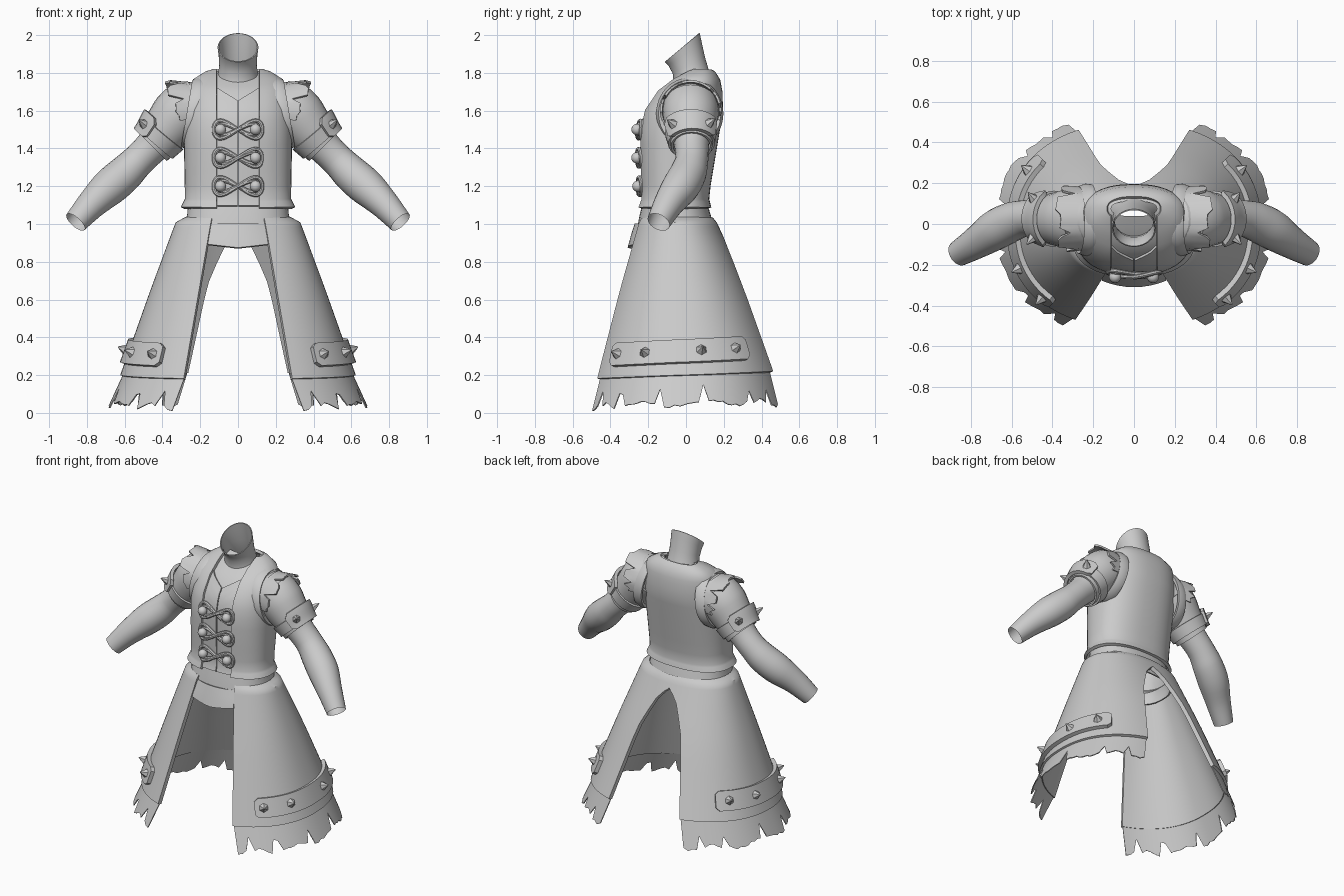
import bpy, bmesh, math, random
from mathutils import Vector, Matrix

if "Cube" in bpy.data.objects:
    bpy.data.objects.remove(bpy.data.objects["Cube"])
random.seed(4)
pi = math.pi


def finish(bm, name, mirror=False, thick=0):
    bmesh.ops.recalc_face_normals(bm, faces=bm.faces)
    me = bpy.data.meshes.new(name)
    bm.to_mesh(me)
    ob = bpy.data.objects.new(name, me)
    bpy.context.collection.objects.link(ob)
    if mirror:
        ob.modifiers.new("mirror", 'MIRROR')
    if thick:
        m = ob.modifiers.new("thickness", 'SOLIDIFY')
        m.thickness, m.offset = thick, 0
    return ob


def grid(name, rows, closed=False, **kw):
    bm = bmesh.new()
    vs = [[bm.verts.new(p) for p in r] for r in rows]
    n = len(rows[0])
    for a, b in zip(vs, vs[1:]):
        for i in range(n if closed else n - 1):
            j = (i + 1) % n
            bm.faces.new((a[i], a[j], b[j], b[i]))
    return finish(bm, name, **kw)


def lerp_rows(rows, z):
    # rows are sorted by their first value, descending
    for a, b in zip(rows, rows[1:]):
        if z >= b[0] or b is rows[-1]:
            t = (z - a[0]) / (b[0] - a[0])
            return [p + (q - p) * t for p, q in zip(a, b)][1:]


def power(v, e):
    return math.copysign(abs(v) ** e, v)


def point(rows, n, phi, z, off=0):
    # superellipse section; phi = 0 faces front, pi/2 faces +x
    rx, yf, yb = lerp_rows(rows, z)
    return Vector(((rx + off) * power(math.sin(phi), 2 / n),
                   (yf + yb) / 2 - ((yb - yf) / 2 + off) * power(math.cos(phi), 2 / n), z))


def edge_phi(rows, n, x, z):
    return math.asin(min(1, (x / lerp_rows(rows, z)[0]) ** (n / 2)))


def span(a, b, n):
    return [a + (b - a) * i / (n - 1) for i in range(n)]


def studs(name, places, r=.034):
    bm = bmesh.new()
    for p, d in places:
        m = Matrix.Translation(p + d * .02) @ d.to_track_quat('Z', 'Y').to_matrix().to_4x4()
        bmesh.ops.create_cone(bm, segments=6, radius1=r, radius2=.003, depth=.05, cap_ends=True, matrix=m)
    return finish(bm, name, mirror=True)


def rope(name, pts, r, cyclic=False):
    cu = bpy.data.curves.new(name, 'CURVE')
    cu.dimensions, cu.bevel_depth, cu.bevel_resolution = '3D', r, 2
    s = cu.splines.new('POLY')
    s.points.add(len(pts) - 1)
    for q, p in zip(s.points, pts):
        q.co = (*p, 1)
    s.use_cyclic_u = cyclic
    ob = bpy.data.objects.new(name, cu)
    bpy.context.collection.objects.link(ob)


# Torso and vest: z, half width, front y, back y
BODY = [(1.81, .13, .02, .13), (1.80, .165, 0, .147), (1.76, .23, -.07, .172), (1.7, .258, -.15, .183),
        (1.6, .272, -.218, .186), (1.5, .278, -.24, .17), (1.35, .275, -.24, .145),
        (1.2, .272, -.235, .12), (1.13, .272, -.235, .113), (1.085, .295, -.25, .125)]
NB = 2.4
levels = [1.81, 1.80, 1.78, 1.76, 1.73, 1.7, 1.65, 1.6, 1.55, 1.5, 1.42, 1.35, 1.28, 1.2, 1.13, 1.115, 1.085]
ring = [2 * pi * i / 48 for i in range(48)]
grid("torso", [[point(BODY, NB, a, z, -.018) for a in ring] for z in levels[:-1]], closed=True)
grid("vest", [[point(BODY, NB, a, z) for a in span(edge_phi(BODY, NB, .112, z), pi, 22)] for z in levels],
     mirror=True, thick=.02)
panel = []
for t in span(0, 1, 16):
    row = []
    for x in span(.003, .113, 5):
        z = 1.095 + (1.65 + .6 * x - 1.095) * t
        row.append(point(BODY, NB, edge_phi(BODY, NB, x, z), z, -.008))
    panel.append(row)
grid("front_panel", panel, mirror=True, thick=.012)

# Neck with slanted open top: z, centre y, radius, slope
NECK = [(1.70, .035, .125, .4), (1.77, .03, .1, .4), (1.84, .015, .092, .5), (1.90, -.005, .095, .7), (1.935, -.02, .1, .83)]
grid("neck", [[(r * 1.05 * math.sin(a), y - r * .9 * math.cos(a), z - k * r * .9 * math.cos(a)) for a in ring]
              for z, y, r, k in NECK], closed=True, thick=.006)

# Waist band
WAIST = [(1.13, .258, -.22, .1), (1.05, .264, -.24, .125), (.97, .285, -.255, .145), (.93, .285, -.255, .145)]
grid("waist", [[point(WAIST, NB, a, z) for a in ring] for z in (1.13, 1.05, 1.0, .97, .93)], closed=True, thick=.01)

# Knotted closures with buttons
bm = bmesh.new()
for z0 in (1.5, 1.35, 1.2):
    for k, (ax, az) in enumerate(((.128, .04), (.105, .024))):
        pts = []
        for t in ring:
            x, z = ax * math.cos(t), z0 + az * math.sin(2 * t) * (1 + .25 * abs(math.cos(t)))
            pts.append(point(BODY, NB, edge_phi(BODY, NB, abs(x), z), z, .012 + .008 * math.sin(t)))
            pts[-1].x = x
        rope("closure_loop", pts, .011, True)
    p = point(BODY, NB, edge_phi(BODY, NB, .085, z0), z0, .025)
    bmesh.ops.create_uvsphere(bm, u_segments=14, v_segments=8, radius=.03, matrix=Matrix.Translation(p))
finish(bm, "buttons", mirror=True)

# Arms: x, y, z, radius
ARM = [(.2, .025, 1.66, .12), (.3, .025, 1.59, .13), (.38, .025, 1.5, .112), (.45, .03, 1.415, .092),
       (.53, .03, 1.335, .088), (.60, .01, 1.265, .097), (.68, -.03, 1.195, .098), (.77, -.09, 1.11, .08), (.86, -.145, 1.01, .063)]


def arm_frame(s):
    # Catmull-Rom position along the arm, with outward and sideways axes
    i = min(int(s), len(ARM) - 2)
    t = s - i
    P = [ARM[max(0, min(len(ARM) - 1, i + k))] for k in (-1, 0, 1, 2)]
    c = [.5 * (2 * b + (d - a) * t + (2 * a - 5 * b + 4 * d - e) * t * t + (3 * b - a - 3 * d + e) * t ** 3)
         for a, b, d, e in zip(*P)]
    d = (Vector(ARM[i + 1][:3]) - Vector(ARM[i][:3])).lerp(Vector(P[3][:3]) - Vector(P[1][:3]), t * .5).normalized()
    v = (Vector((0, 1, 0)) - d * d.y).normalized()
    return Vector(c[:3]), c[3], d.cross(v), v


def arm_point(s, a, off=0):
    c, r, u, v = arm_frame(s)
    return c + (u * math.cos(a) + v * math.sin(a)) * (r + off)


ring24 = ring[::2]
grid("arm", [[arm_point(s, a) for a in ring24] for s in span(0, 8, 30)], closed=True, mirror=True)
grid("sleeve", [[arm_point(s, a, .012) for a in ring24] for s in span(.6, 3.05, 10)], closed=True, mirror=True, thick=.012)
grid("arm_band", [[arm_point(s, a, .022) for a in ring24] for s in (2.2, 2.5, 2.85)], closed=True, mirror=True, thick=.016)
plate = []
for t in span(-1, 1, 7):
    w = 1.2 if abs(t) < .9 else 1.0
    plate.append([arm_point(2.45 + .52 * t, a * w, .034) for a in span(-.95, .95, 11)])
grid("arm_plate", plate, mirror=True, thick=.022)
places = []
for a in (-.72, .72):
    c, r, u, v = arm_frame(2.45)
    places.append((arm_point(2.45, a, .045), u * math.cos(a) + v * math.sin(a)))
studs("arm_studs", places, .028)

# Armhole rim and torn shoulder cap
rim = [[(.238 - .03 * math.cos(a) + w, .02 + (.168 - g) * math.sin(a), 1.585 + (.18 - g) * math.cos(a)) for a in ring]
       for w, g in ((-.03, .004), (0, 0), (.03, .012))]
grid("armhole_rim", rim, closed=True, mirror=True, thick=.02)
cap = []
angles = span(-1.9, 1.9, 27)
ends = [.37 - .055 * (abs(a) / 1.9) ** 2 + random.uniform(-.015, .02) - (.06 if i in (5, 10, 19, 23) else 0)
        for i, a in enumerate(angles)]
for t in span(0, 1, 5):
    cap.append([(.23 + (e - .23) * t, .025 + (.145 + .012 * t) * math.sin(a), 1.6 + (.142 + .014 * t) * math.cos(a))
                for a, e in zip(angles, ends)])
grid("shoulder_cap", cap, mirror=True, thick=.012)

# Skirt: z, half width, front y, back y
SKIRT = [(1.025, .285, -.255, .145), (1.0, .332, -.265, .165), (.65, .462, -.375, .325), (.2, .622, -.505, .505), (0, .705, -.555, .545)]
NS = 2.25
BACK = [(1.03, 0), (.95, 0), (.93, .03), (.87, .085), (.68, .17), (.36, .24), (.2, .275), (0, .34)]


def skirt_limits(z):
    f = lerp_rows([(1.03, .14), (.98, .15), (.17, .29), (0, .36)], z)[0]
    return edge_phi(SKIRT, NS, f, z), pi - edge_phi(SKIRT, NS, lerp_rows(BACK, z)[0], z)


def skirt_row(z, n, off=0, tilt=0):
    lo, hi = skirt_limits(z)
    return [point(SKIRT, NS, a, z - tilt * math.cos(a), off) for a in span(lo, hi, n)]


grid("skirt", [skirt_row(z, 30, -.012, .03 * max(0, 1 - z / .6))
               for z in (1.025, 1.012, 1.0, .98, .955, .94, .93, .91, .88, .8, .7, .6, .5, .4, .3, .197)],
     mirror=True, thick=.026)

# Ragged fringe under the hem
N = 49
low = [.055 + random.uniform(-.012, .012) + .015 * math.sin(i * .5) + (.07 if i in (3, 9, 10, 19, 27, 38, 44) else 0) for i in range(N)]
low[0], low[1] = .035, .04
top_row, bottom = skirt_row(.23, N, -.018, .025), skirt_row(.06, N, -.004, 0)
fringe = []
for t in (0, .5, 1):
    row = []
    for p, q, z in zip(top_row, bottom, low):
        z -= .025 * max(0, -q.y / .5)
        k = (p.z - z) / (p.z - .05) * t
        row.append(p.lerp(Vector((q.x, q.y, .05)), k))
    fringe.append(row)
grid("skirt_fringe", fringe, mirror=True, thick=.006)

# Studded strap near the hem
strap = []
for t in span(-1, 1, 7):
    inset = .05 if abs(t) > .9 else 0
    strap.append([point(SKIRT, NS, a, .325 + .06 * t - .025 * math.cos(a), .012)
                  for a in span(.69 + inset, 2.3 - inset, 24)])
grid("skirt_strap", strap, mirror=True, thick=.03)
places = []
for a in (.80, 1.17, 1.72, 2.12):
    z = .33 - .025 * math.cos(a)
    p = point(SKIRT, NS, a, z, .025)
    du = point(SKIRT, NS, a + .02, z, .025) - p
    dv = point(SKIRT, NS, a, z + .02, .025) - p
    places.append((p, du.cross(dv).normalized()))
studs("strap_studs", places)

# Front tab below the waist
tab = [[(x * w, y + 1.4 * x * x, z + .12 * abs(x) * k) for x in span(-.15, .15, 9)]
       for z, y, w, k in ((1.0, -.262, .93, 0), (.95, -.278, .97, .3), (.9, -.292, 1.02, 1), (.872, -.3, 1.04, 1))]
grid("front_tab", tab, thick=.02)

# Realise modifiers and smooth, keeping creases
bpy.ops.object.select_all(action='SELECT')
bpy.context.view_layer.objects.active = bpy.data.objects["torso"]
bpy.ops.object.convert(target='MESH')
bpy.ops.object.shade_smooth_by_angle(angle=math.radians(38))
